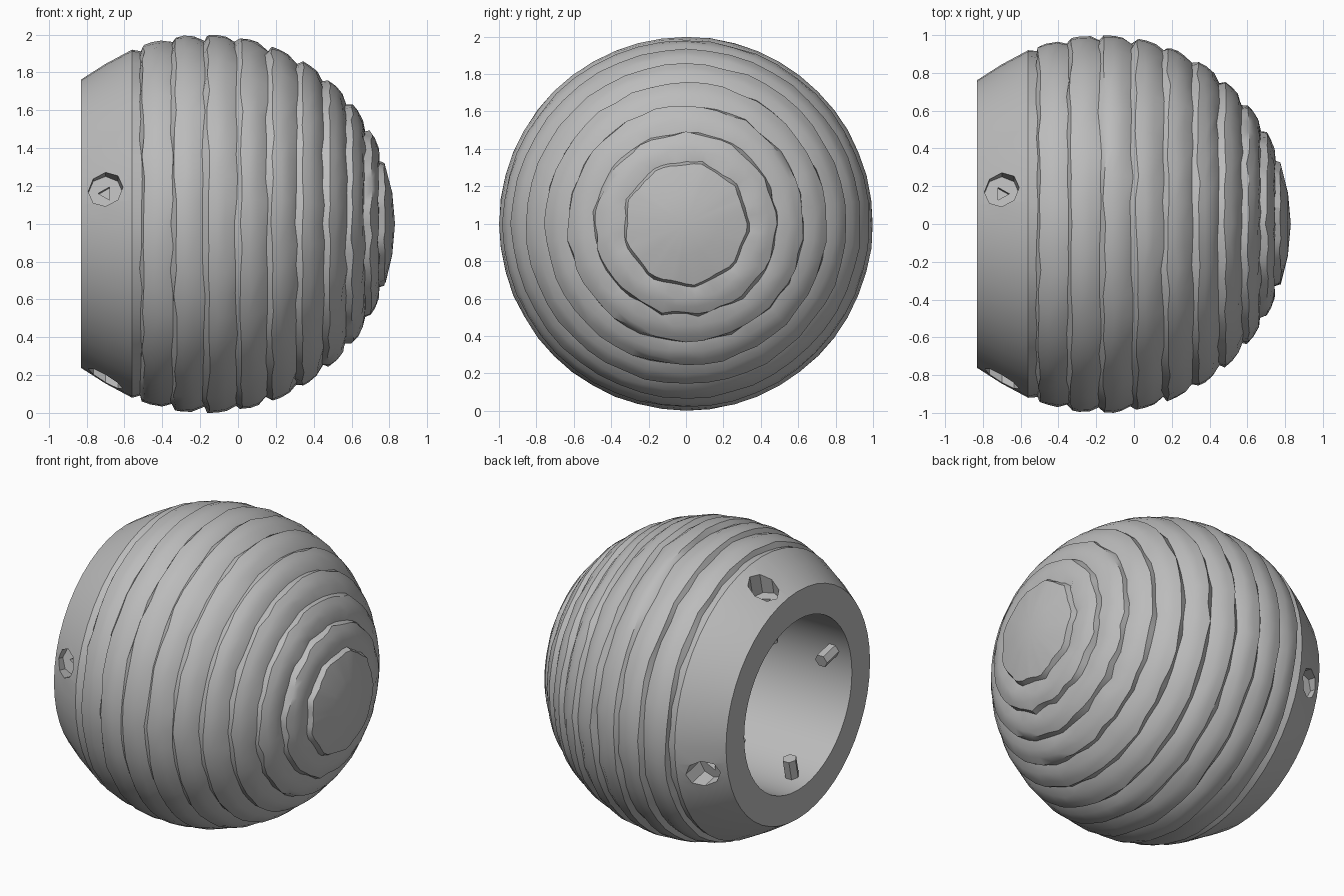
import bpy, bmesh, math, random
from mathutils import Matrix, Vector

if "Cube" in bpy.data.objects:
    bpy.data.objects.remove(bpy.data.objects["Cube"])

random.seed(4)
SEG = 48
CX = -0.17            # globe centre along the axis, radius 1
rad = math.radians

grey = bpy.data.materials.new("plain grey")
grey.diffuse_color = (0.5, 0.5, 0.5, 1)
grey.use_nodes = True
grey.node_tree.nodes["Principled BSDF"].inputs["Base Color"].default_value = grey.diffuse_color


def make_object(name, bm):
    bmesh.ops.recalc_face_normals(bm, faces=bm.faces)
    mesh = bpy.data.meshes.new(name)
    bm.to_mesh(mesh)
    bm.free()
    mesh.materials.append(grey)
    ob = bpy.data.objects.new(name, mesh)
    bpy.context.collection.objects.link(ob)
    return ob


def place(x, r, phi):
    return Vector((x, r * math.cos(phi), 1 + r * math.sin(phi)))


def facet(phi, n, turn):
    """Turn a circle into an n-sided polygon."""
    step = 2 * math.pi / n
    return math.cos(step / 2) / math.cos((phi + turn) % step - step / 2)


def plain_ring(x, r):
    return [(x, r)] * SEG


def globe_ring(angle, radius, n, turn, wobble=0.0, chip=0.0):
    ring = []
    for i in range(SEG):
        phi = 2 * math.pi * i / SEG
        a = rad(angle + random.uniform(-wobble, wobble)) * facet(phi, n, turn)
        r = radius + random.uniform(-chip, chip)
        ring.append((CX + r * math.cos(a), r * math.sin(a)))
    return ring


# Shell: domed end, rippled bands, smooth collar, rim and deep bore
rings = [globe_ring(10, 0.999, 9, 0.3)]
for k in range(10):
    edge, n, turn = 20 + 10 * k, 9 + 4 * k, random.random()
    wob = 0.5 if k else 0.2
    rings.append(globe_ring(edge - 0.5, 0.998, n, turn, wob, 0.003))
    rings.append(globe_ring(edge + 0.9, 0.972, n, turn, wob, 0.006))
    if k < 9:
        rings.append(globe_ring(edge + 4, 0.995, n + 2, turn, 0.4, 0.003))
        rings.append(globe_ring(edge + 7, 1.0, n + 3, turn, 0.4, 0.002))
rings.append(plain_ring(-0.56, 0.92))
rings.append(plain_ring(-0.70, 0.845))
rings.append(plain_ring(-0.83, 0.762))
rings.append(plain_ring(-0.83, 0.57))
rings.append(plain_ring(0.25, 0.57))

bm = bmesh.new()
loops = [[bm.verts.new(place(x, r, 2 * math.pi * i / SEG))
          for i, (x, r) in enumerate(ring)] for ring in rings]
for a, b in zip(loops, loops[1:]):
    for i in range(SEG):
        j = (i + 1) % SEG
        bm.faces.new((a[i], a[j], b[j], b[i]))
for loop, x in ((loops[0], 0.83), (loops[-1], 0.25)):
    tip = bm.verts.new((x, 0, 1))
    for i in range(SEG):
        bm.faces.new((tip, loop[i], loop[(i + 1) % SEG]))
shell = make_object("globe_shell", bm)


def radial_prism(name, sides, radius, inner, outer, phi):
    """Prism pointing outwards from the axis at the collar."""
    bm = bmesh.new()
    out = Vector((0, math.cos(phi), math.sin(phi)))
    turn = out.to_track_quat('Z', 'X').to_matrix().to_4x4()
    pos = Matrix.Translation(place(-0.70, (inner + outer) / 2, phi))
    bmesh.ops.create_cone(bm, cap_ends=True, segments=sides, radius1=radius,
                          radius2=radius, depth=outer - inner, matrix=pos @ turn)
    return make_object(name, bm)


# Four screw wells around the collar, each with a small socket and a pin
for q in range(4):
    phi = rad(77.5 + 90 * q)
    for sides, radius, floor in ((8, 0.092, 0.74), (3, 0.04, 0.71)):
        cutter = radial_prism("well_cutter", sides, radius, floor, 1.1, phi)
        cutter.hide_render = True
        cutter.hide_viewport = False
        mod = shell.modifiers.new("well", 'BOOLEAN')
        mod.operation, mod.solver, mod.object = 'DIFFERENCE', 'EXACT', cutter
        bpy.context.view_layer.update()
        cut = bpy.data.meshes.new_from_object(
            shell.evaluated_get(bpy.context.evaluated_depsgraph_get()))
        shell.modifiers.clear()
        shell.data = cut
        bpy.data.objects.remove(cutter)
    radial_prism("pin", 6, 0.045, 0.44, 0.65, phi)

# Smooth shading with sharp creases
bpy.ops.object.select_all(action='DESELECT')
shell.select_set(True)
bpy.context.view_layer.objects.active = shell
bpy.ops.object.shade_smooth_by_angle(angle=rad(32))
